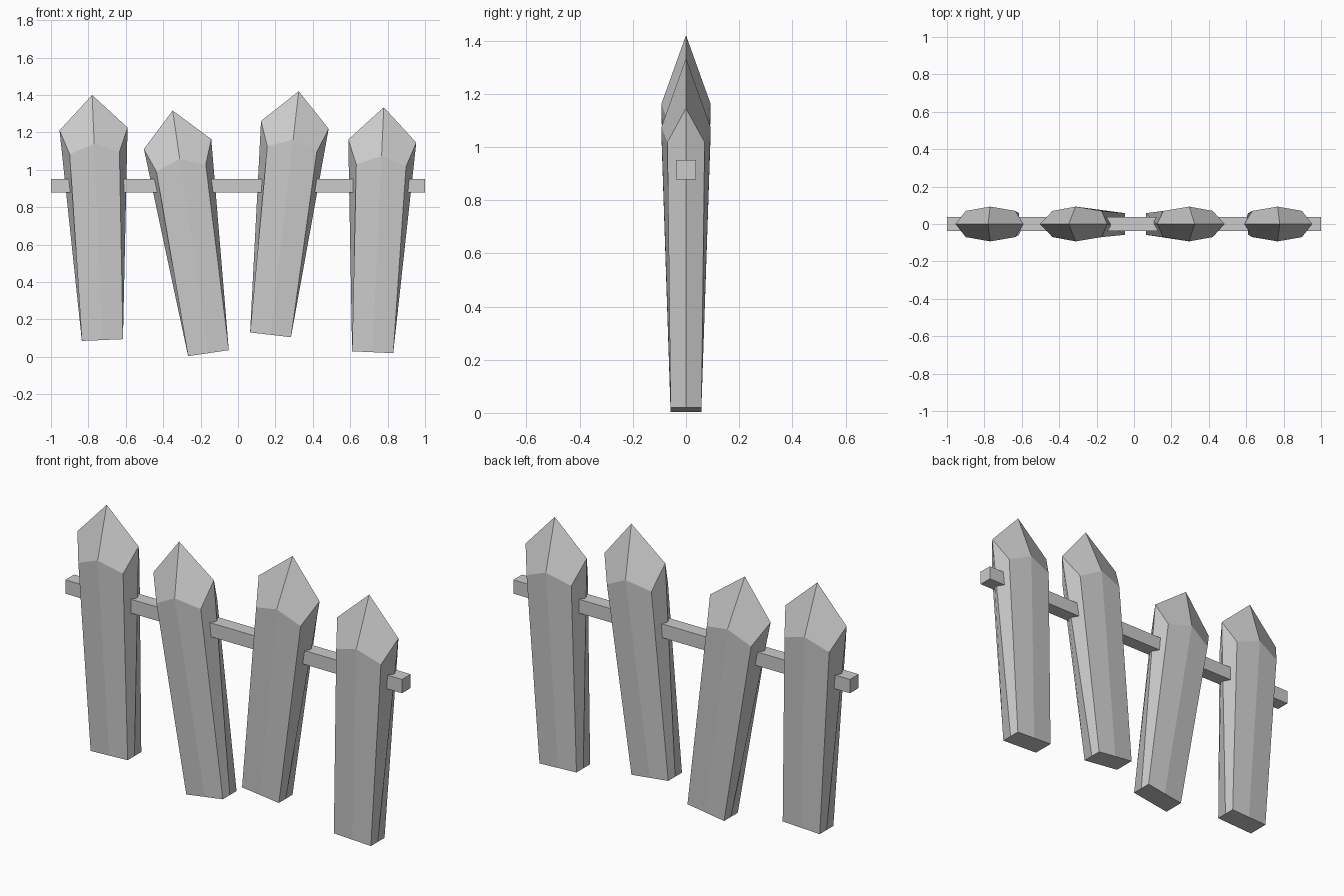
import bpy, bmesh
from math import radians
from mathutils import Matrix

if "Cube" in bpy.data.objects:
    bpy.data.objects.remove(bpy.data.objects["Cube"])

# One quadrant of the picket section as (x, y, z): side ridge, corner, face ridge
FOOT = [(0.11, 0, 0), (0.11, 0.058, 0), (0, 0.058, 0)]
SHOULDER = [(0.182, 0, 1.13), (0.133, 0.07, 1.0), (0, 0.093, 1.05)]
APEX = (0, 0, 1.311)


def ring(bm, quarter):
    """Mirror a quadrant into a closed ring of eight vertices."""
    a, b, c = quarter
    def flip(p, sx, sy):
        return (p[0] * sx, p[1] * sy, p[2])
    pts = [a, b, c, flip(b, -1, 1), flip(a, -1, 1),
           flip(b, -1, -1), flip(c, 1, -1), flip(b, 1, -1)]
    return [bm.verts.new(p) for p in pts]


def finish(bm, name):
    bmesh.ops.recalc_face_normals(bm, faces=bm.faces[:])
    mesh = bpy.data.meshes.new(name)
    bm.to_mesh(mesh)
    bm.free()
    obj = bpy.data.objects.new(name, mesh)
    bpy.context.collection.objects.link(obj)
    return obj


def picket(name, x, z, tilt):
    bm = bmesh.new()
    low, high = ring(bm, FOOT), ring(bm, SHOULDER)
    tip = bm.verts.new(APEX)
    bm.faces.new(low[::-1])
    for i in range(8):
        j = (i + 1) % 8
        bm.faces.new((low[i], low[j], high[j], high[i]))
    # Four-sided point: each facet spans ridge, corner, ridge
    for i in range(0, 8, 2):
        bm.faces.new((high[i], high[i + 1], high[(i + 2) % 8], tip))
    obj = finish(bm, name)
    obj.location = (x, 0, z)
    obj.rotation_euler = (0, radians(tilt), 0)


# Leaning pickets: foot centre x, foot centre z, lean in degrees
for n, (x, z, tilt) in enumerate([(-0.725, 0.09, -2.4), (-0.158, 0.02, -8.4),
                                  (0.174, 0.118, 6.6), (0.72, 0.025, 2.6)], 1):
    picket(f"picket_{n}", x, z, tilt)

# Horizontal rail
bm = bmesh.new()
bmesh.ops.create_cube(bm, size=1, matrix=Matrix.Diagonal((2, 0.074, 0.074, 1)))
finish(bm, "rail").location = (0, 0, 0.915)
